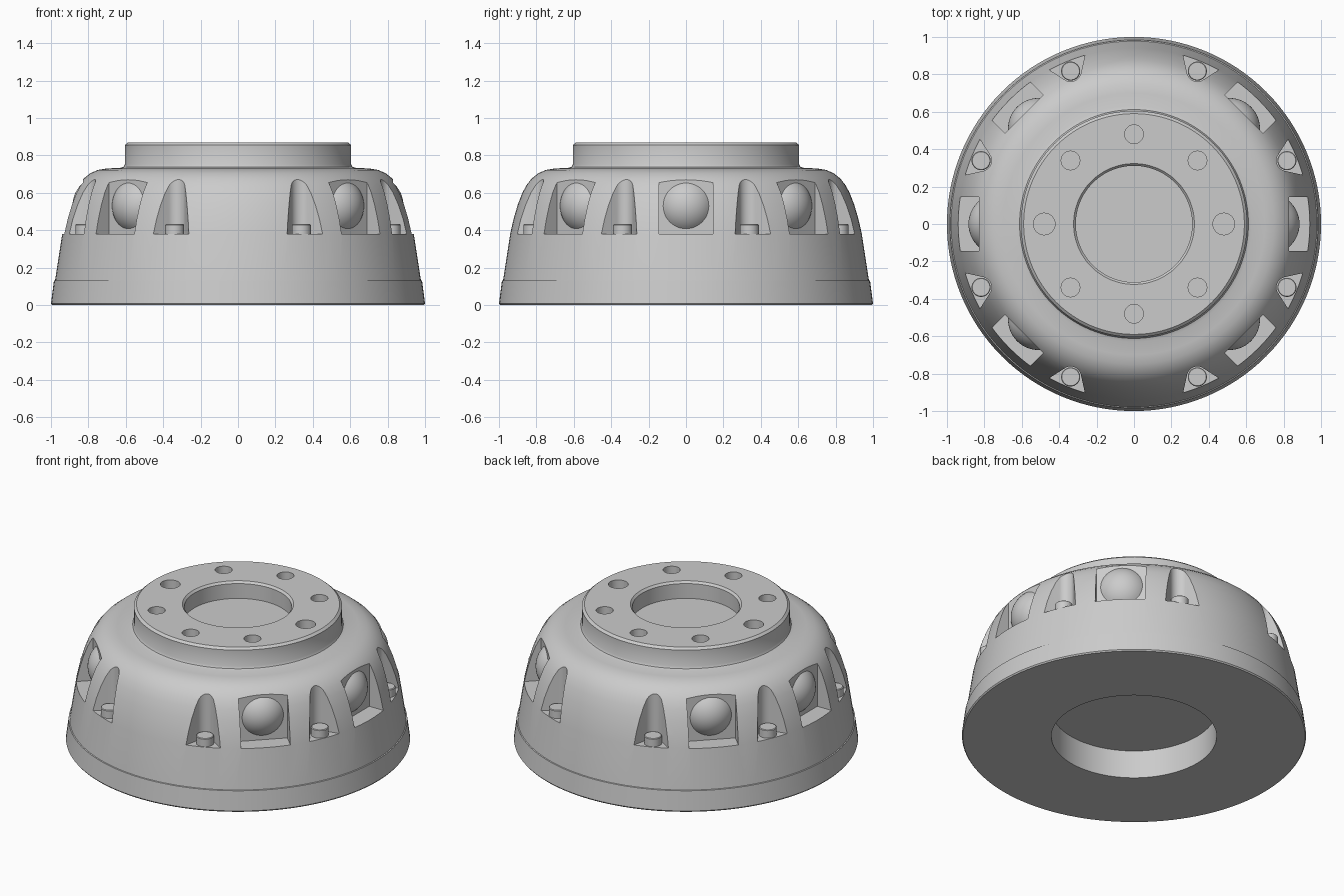
import bpy, bmesh
from math import sin, cos, pi, radians, tau
from mathutils import Matrix

if "Cube" in bpy.data.objects:
    bpy.data.objects.remove(bpy.data.objects["Cube"])


def finish(name, bm, angle=30):
    bmesh.ops.recalc_face_normals(bm, faces=bm.faces)
    me = bpy.data.meshes.new(name)
    bm.to_mesh(me)
    bm.free()
    ob = bpy.data.objects.new(name, me)
    bpy.context.collection.objects.link(ob)
    smooth(ob, angle)
    return ob


def smooth(ob, angle=30):
    bpy.ops.object.select_all(action='DESELECT')
    ob.select_set(True)
    bpy.context.view_layer.objects.active = ob
    bpy.ops.object.shade_smooth_by_angle(angle=radians(angle))


def revolve(bm, profile, n, mat=Matrix()):
    """Spin an (r, z) profile around z; r = 0 ends become poles."""
    rings = []
    for r, z in profile:
        k = 1 if r == 0 else n
        rings.append([bm.verts.new(mat @ Matrix.Rotation(tau * i / n, 4, 'Z')
                                   @ Matrix.Translation((r, 0, z)).to_translation())
                      for i in range(k)])
    for a, b in zip(rings, rings[1:]):
        for i in range(n):
            j = (i + 1) % n
            quad = [a[i % len(a)], a[j % len(a)], b[j % len(b)], b[i % len(b)]]
            bm.faces.new(list(dict.fromkeys(quad)))


def prism(bm, pts, z0, z1, mat):
    """Extrude a flat outline from z0 to z1."""
    lo = [bm.verts.new(mat @ Matrix.Translation((x, y, z0)).to_translation()) for x, y in pts]
    hi = [bm.verts.new(mat @ Matrix.Translation((x, y, z1)).to_translation()) for x, y in pts]
    bm.faces.new(lo[::-1])
    bm.faces.new(hi)
    for i in range(len(pts)):
        j = (i + 1) % len(pts)
        bm.faces.new((lo[i], lo[j], hi[j], hi[i]))


def circle(r, n=32):
    return [(r * cos(tau * i / n), r * sin(tau * i / n)) for i in range(n)]


def at(deg, r, z=0):
    return Matrix.Rotation(radians(deg), 4, 'Z') @ Matrix.Translation((r, 0, z))


# Hub body: recess below, drum wall, rounded shoulder, flange, shallow bore
bm = bmesh.new()
revolve(bm, [
    (0, .18), (.48, .18), (.48, 0), (.994, 0), (1, .008),
    (.984, .13), (.978, .132), (.94, .38), (.922, .46), (.9, .535),
    (.875, .6), (.852, .642), (.825, .676), (.79, .704), (.75, .722),
    (.70, .73), (.63, .733), (.612, .739), (.605, .752),
    (.605, .855), (.59, .868), (.323, .868), (.311, .855), (.311, .76), (0, .76)], 128)
body = finish("hub_body", bm)

# Cutters: side windows, flared notches, flange holes
WINDOWS = (0, 45, 135, 180, 225, 315)
NOTCHES = [22.5 + 45 * i for i in range(8)]
cut = bmesh.new()
for a in WINDOWS:
    prism(cut, [(0, -.145), (.3, -.145), (.3, .145), (0, .145)], .38, .9, at(a, .83))
r, flare = .056, radians(35)
arc = [pi / 2 + flare + (pi - 2 * flare) * i / 12 for i in range(13)]
notch = [(r * cos(t), r * sin(t)) for t in arc]
out = notch[0][1] + (.15 - notch[0][0]) * .7
notch += [(.15, -out), (.15, out)]
for a in NOTCHES:
    prism(cut, notch, .38, .9, at(a, .885))
for i in range(8):
    prism(cut, circle(.058 if i % 4 == 0 else .05), .80, .95, at(45 * i, .48))
cutter = finish("pocket_cutter", cut)
cutter.hide_render = True

mod = body.modifiers.new("pockets", 'BOOLEAN')
mod.operation = 'DIFFERENCE'
mod.solver = 'EXACT'
mod.object = cutter
bpy.context.view_layer.objects.active = body
bpy.ops.object.modifier_apply(modifier=mod.name)
bpy.data.objects.remove(cutter)
smooth(body)

# Domed lenses on the back wall of each window
bm = bmesh.new()
base, rise = .122, .055
R = (base ** 2 + rise ** 2) / (2 * rise)
low = R - rise
dome = [(0, -.02), (base, -.02)]
for i in range(9):
    z = low + rise * sin(pi / 2 * i / 8)
    dome.append((max(R * R - z * z, 0) ** .5 if i < 8 else 0, z - low))
for a in WINDOWS:
    revolve(bm, dome, 48, at(a, .83, .53) @ Matrix.Rotation(pi / 2, 4, 'Y'))
finish("window_domes", bm)

# Short bolt heads standing in the notches
bm = bmesh.new()
for a in NOTCHES:
    revolve(bm, [(0, .37), (.051, .37), (.051, .428), (.047, .432), (0, .432)], 32, at(a, .885))
finish("notch_bolts", bm)
